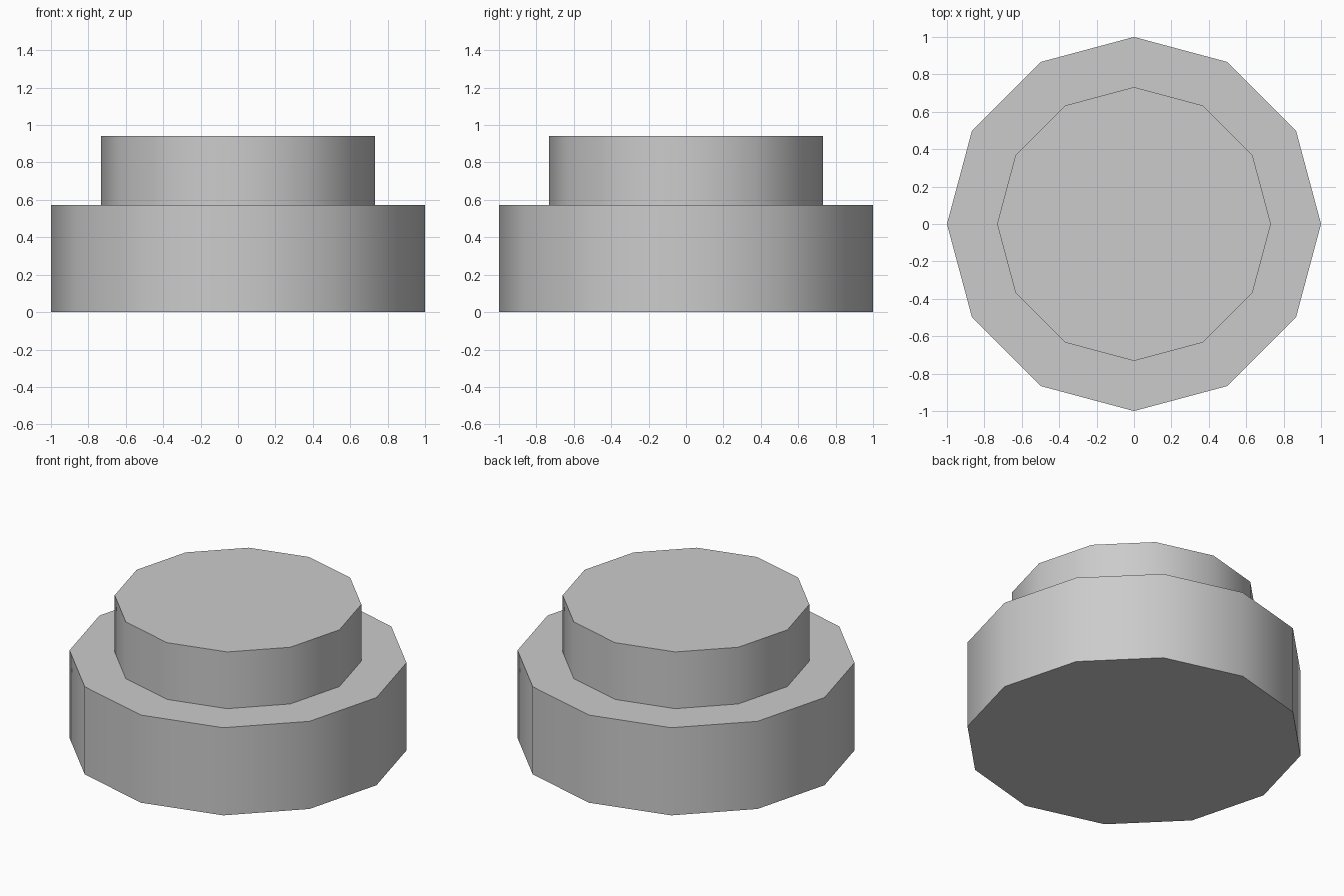
import bpy
import math

if "Cube" in bpy.data.objects:
    bpy.data.objects.remove(bpy.data.objects["Cube"])

SIDES = 12


def drum(name, radius, bottom, top):
    """Twelve-sided capped cylinder, smooth around its wall, sharp at its rims."""
    bpy.ops.mesh.primitive_cylinder_add(
        vertices=SIDES, radius=radius, depth=top - bottom,
        location=(0, 0, (bottom + top) / 2))
    part = bpy.context.object
    part.name = name
    bpy.ops.object.shade_smooth_by_angle(angle=math.radians(40))
    return part


# Wide lower drum
drum("base", 1.0, 0.0, 0.572)

# Narrower drum standing on it
drum("upper_step", 0.732, 0.572, 0.942)
